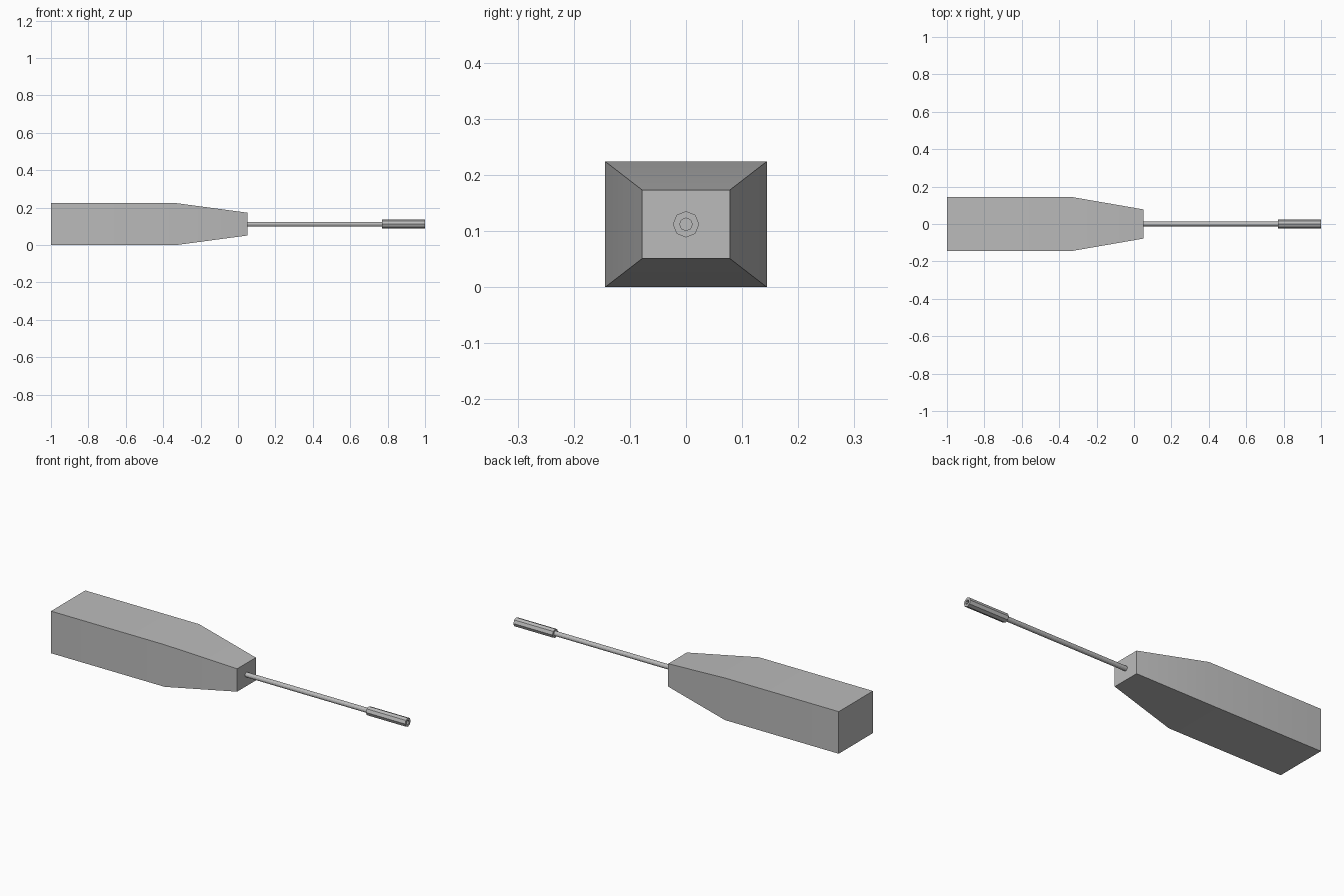
import bpy, bmesh, math

cube = bpy.data.objects.get("Cube")
if cube:
    bpy.data.objects.remove(cube, do_unlink=True)

MID_Z = 0.112


def material(name, rgb):
    mat = bpy.data.materials.new(name)
    mat.use_nodes = True
    mat.diffuse_color = (*rgb, 1)
    mat.node_tree.nodes["Principled BSDF"].inputs["Base Color"].default_value = (*rgb, 1)
    return mat


def ring(x, half_y, half_z, sides, turn=0.0):
    """Cross-section around the long axis."""
    angles = [turn + math.tau * i / sides for i in range(sides)]
    return [(x, half_y * math.cos(a), MID_Z + half_z * math.sin(a)) for a in angles]


def loft(name, sections, mat):
    """Skin a list of cross-sections and cap both ends."""
    bm = bmesh.new()
    loops = [[bm.verts.new(p) for p in s] for s in sections]
    n = len(loops[0])
    for a, b in zip(loops, loops[1:]):
        for i in range(n):
            j = (i + 1) % n
            bm.faces.new((a[i], a[j], b[j], b[i]))
    bm.faces.new(loops[0])
    bm.faces.new(loops[-1])
    bmesh.ops.recalc_face_normals(bm, faces=bm.faces)
    mesh = bpy.data.meshes.new(name)
    bm.to_mesh(mesh)
    bm.free()
    mesh.materials.append(mat)
    obj = bpy.data.objects.new(name, mesh)
    bpy.context.collection.objects.link(obj)
    bpy.ops.object.select_all(action="DESELECT")
    obj.select_set(True)
    bpy.context.view_layer.objects.active = obj
    bpy.ops.object.shade_smooth_by_angle(angle=math.radians(29))
    return obj


grey = material("light grey", (0.5, 0.5, 0.5))

# Handle: rectangular block tapering toward the shaft
corner = math.sqrt(2)
handle_sections = [(-1.0, 0.144, 0.112), (-0.33, 0.144, 0.112), (0.05, 0.078, 0.061)]
loft("handle", [ring(x, y * corner, z * corner, 4, math.pi / 4)
                for x, y, z in handle_sections], grey)

# Shaft
loft("shaft", [ring(x, 0.0125, 0.0125, 12) for x in (0.04, 0.78)], grey)

# Socket tip: eight-sided sleeve with a recess in its end
tip_sections = [(0.77, 0.0235), (1.0, 0.0235), (1.0, 0.0112), (0.9, 0.0112)]
loft("socket_tip", [ring(x, r, r, 8) for x, r in tip_sections], grey)
